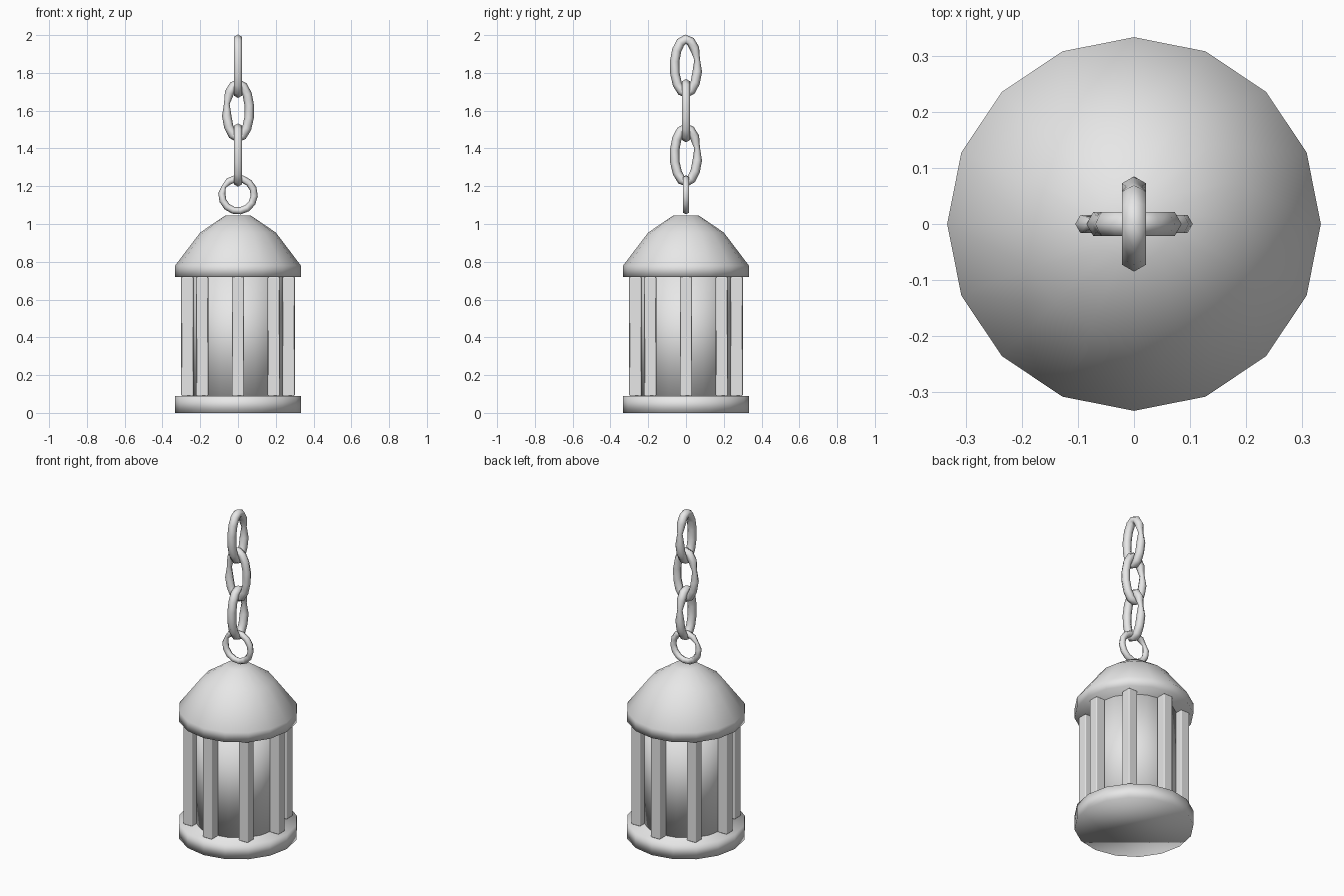
import bpy, bmesh
from math import cos, sin, pi, radians
from mathutils import Vector

cube = bpy.data.objects.get("Cube")
if cube:
    bpy.data.objects.remove(cube, do_unlink=True)

metal = bpy.data.materials.new("plain_grey")
metal.use_nodes = True
GREY = (0.8, 0.8, 0.8, 1)
metal.diffuse_color = GREY
metal.node_tree.nodes["Principled BSDF"].inputs["Base Color"].default_value = GREY


def finish(name, bm):
    bmesh.ops.recalc_face_normals(bm, faces=bm.faces)
    for face in bm.faces:
        face.smooth = True
    mesh = bpy.data.meshes.new(name)
    bm.to_mesh(mesh)
    bm.free()
    mesh.materials.append(metal)
    obj = bpy.data.objects.new(name, mesh)
    bpy.context.collection.objects.link(obj)
    return obj


def bridge(bm, a, b):
    n = len(a)
    for i in range(n):
        bm.faces.new((a[i], a[(i + 1) % n], b[(i + 1) % n], b[i]))


def turned(name, profile, sides=16):
    """Solid of revolution from (radius, height) points, capped at both ends."""
    bm = bmesh.new()
    rings = [[bm.verts.new((r * cos(2 * pi * i / sides), r * sin(2 * pi * i / sides), z))
              for i in range(sides)] for r, z in profile]
    for a, b in zip(rings, rings[1:]):
        bridge(bm, a, b)
    bm.faces.new(rings[0])
    bm.faces.new(rings[-1])
    return finish(name, bm)


def link(name, axis, z, half_width, half_height, tube, seam, steps=14, sides=6):
    """Oval chain link in the plane of axis and z, pinched at its seam angle."""
    bm = bmesh.new()
    out_dir, up = Vector(axis), Vector((0, 0, 1))
    side_dir = out_dir.cross(up)
    rings = []
    for i in range(steps):
        t = radians(seam) + 2 * pi * i / steps
        centre = out_dir * (half_width - tube) * cos(t) + up * (z + (half_height - tube) * sin(t))
        normal = (out_dir * cos(t) * half_height + up * sin(t) * half_width).normalized()
        r = tube * (0.6 if i == 0 else 1.0)
        rings.append([bm.verts.new(centre + r * (normal * cos(2 * pi * k / sides)
                                                 + side_dir * sin(2 * pi * k / sides)))
                      for k in range(sides)])
    bridge_rings = rings + rings[:1]
    for a, b in zip(bridge_rings, bridge_rings[1:]):
        bridge(bm, a, b)
    return finish(name, bm)


# Lantern body
turned("base", [(0.333, 0), (0.333, 0.09)])
turned("inner_cylinder", [(0.24, 0.08), (0.24, 0.73)])
turned("domed_cap", [(0.333, 0.72), (0.333, 0.78), (0.2, 0.955), (0.068, 1.045)])

# Square bars, all facing the same way, around the inner cylinder
for i in range(8):
    angle = i * pi / 4
    bm = bmesh.new()
    bmesh.ops.create_cube(bm, size=1)
    for v in bm.verts:
        v.co = (0.268 * cos(angle) + 0.065 * v.co.x,
                0.268 * sin(angle) + 0.065 * v.co.y,
                0.405 + 0.635 * v.co.z)
    bar = finish(f"bar_{i + 1}", bm)
    bevel = bar.modifiers.new("soft_edges", "BEVEL")
    bevel.width = 0.007
    bevel.segments = 1
    bevel.harden_normals = True

# Hanging ring and chain
X, Y = (1, 0, 0), (0, 1, 0)
link("hanging_ring", X, 1.155, 0.105, 0.105, 0.019, 150)
link("lower_link", Y, 1.365, 0.086, 0.168, 0.025, 15)
link("middle_link", X, 1.6, 0.086, 0.168, 0.025, 165)
link("upper_link", Y, 1.835, 0.086, 0.168, 0.025, 15)
